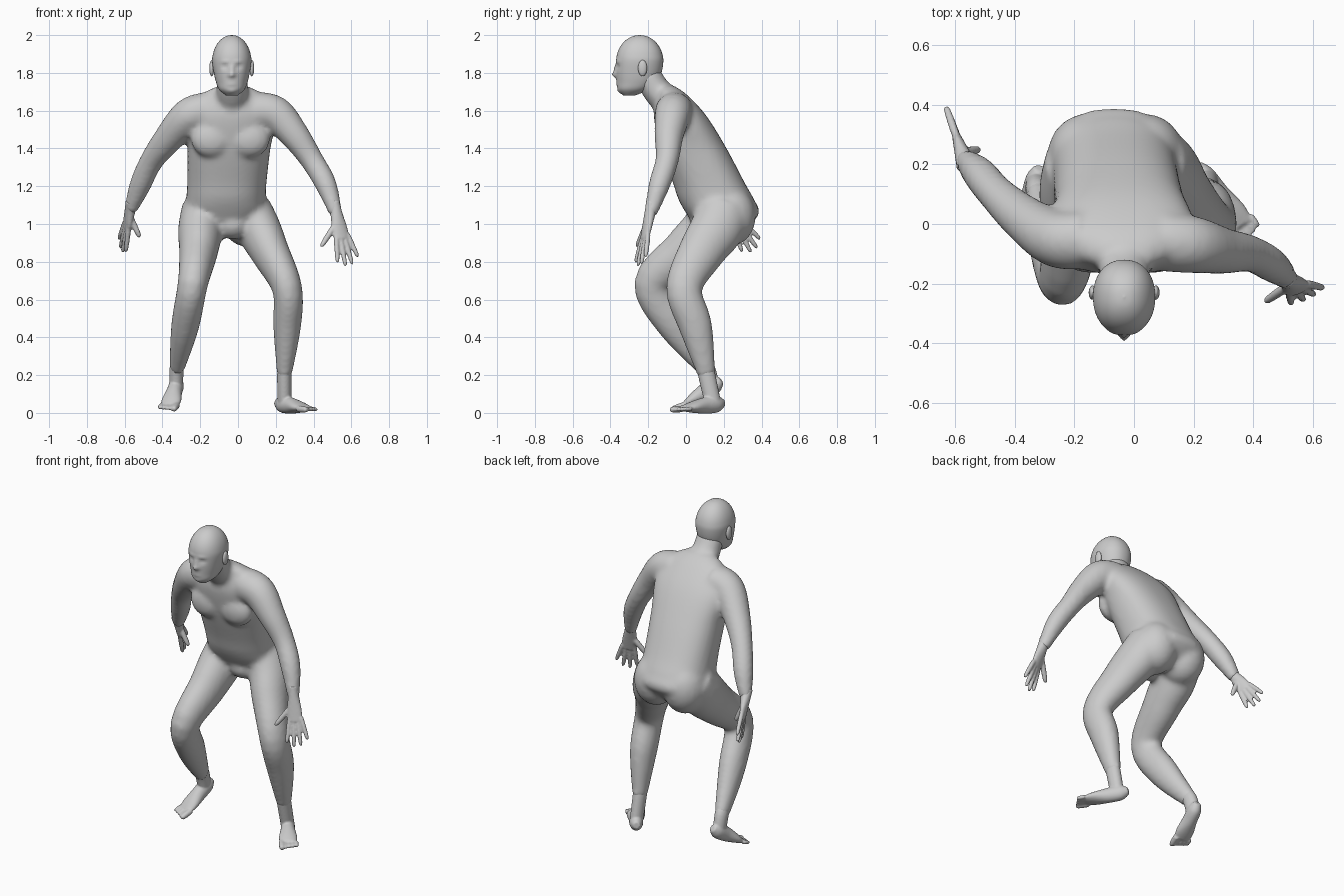
import bpy, bmesh, math
from mathutils import Vector, Matrix

if "Cube" in bpy.data.objects:
    bpy.data.objects.remove(bpy.data.objects["Cube"])

X, Y, Z = Matrix.Identity(3)
SIDES = (-1, 1)

grey = (.6, .6, .6, 1)
skin = bpy.data.materials.new("plain_grey")
skin.use_nodes = True
skin.diffuse_color = grey
skin.node_tree.nodes["Principled BSDF"].inputs["Base Color"].default_value = grey


def spline(rows, steps):
    """Smoothly interpolate the station rows (Catmull-Rom)."""
    padded = [rows[0], *rows, rows[-1]]
    result = []
    for before, start, end, after in zip(padded, padded[1:], padded[2:], padded[3:]):
        for step in range(steps):
            t = step / steps
            result.append([b + t / 2 * (c - a + t * (2 * a - 5 * b + 4 * c - d
                           + t * (3 * (b - c) + d - a)))
                           for a, b, c, d in zip(before, start, end, after)])
    return result + [list(rows[-1])]


def loft(bm, rows, reference=X, sides=24, steps=5, level=False, boxy=1):
    """Skin rounded sections (x, y, z, width radius, depth radius) along a path."""
    points = spline(rows, steps)
    centres = [Vector(point[:3]) for point in points]
    last = len(points) - 1
    circle = []
    for k in range(sides):
        pair = math.cos(math.tau * k / sides), math.sin(math.tau * k / sides)
        circle.append([math.copysign(abs(value) ** boxy, value) for value in pair])
    rings = []
    for i, centre in enumerate(centres):
        along = Z if level else (centres[min(i + 1, last)] - centres[max(i - 1, 0)]).normalized()
        across = (reference - along * reference.dot(along)).normalized()
        depth = along.cross(across)
        wide, deep = (max(radius, .002) for radius in points[i][3:])
        rings.append([bm.verts.new(centre + across * wide * c + depth * deep * s)
                      for c, s in circle])
    for lower, upper in zip(rings, rings[1:]):
        for k in range(sides):
            bm.faces.new((lower[k - 1], lower[k], upper[k], upper[k - 1]))
    bm.faces.new(rings[0])
    bm.faces.new(rings[-1])


def limb(bm, joints, radii, flatness, reference):
    loft(bm, [(*joint, radius, radius * flatness) for joint, radius in zip(joints, radii)],
         reference)


def blob(bm, centre, radii):
    matrix = Matrix.Translation(centre) @ Matrix.Diagonal((*radii, 1))
    bmesh.ops.create_uvsphere(bm, u_segments=20, v_segments=12, radius=1, matrix=matrix)


def digit(bm, base, tip, radius):
    """A finger or toe with a rounded end."""
    rows = []
    for t, scale in ((0, 1), (.5, 1), (.9, .8), (1, .3)):
        rows.append((*base.lerp(tip, t), radius * scale, radius * scale))
    loft(bm, rows, Y if abs((tip - base).normalized().x) > .8 else X, sides=12)


def finish(bm, name):
    bmesh.ops.recalc_face_normals(bm, faces=bm.faces)
    mesh = bpy.data.meshes.new(name)
    bm.to_mesh(mesh)
    bm.free()
    mesh.materials.append(skin)
    obj = bpy.data.objects.new(name, mesh)
    bpy.context.collection.objects.link(obj)
    return obj


def fuse(obj, voxel, rounds):
    """Merge overlapping forms into one soft skin."""
    merge = obj.modifiers.new("merge", 'REMESH')
    merge.mode = 'VOXEL'
    merge.voxel_size = voxel
    merge.use_smooth_shade = True
    soften = obj.modifiers.new("soften", 'SMOOTH')
    soften.iterations = rounds


# Torso, leaning forward from the hips
body = bmesh.new()
torso = [(.18, .94, .1, .1), (.195, 1.05, .21, .19), (.16, 1.13, .21, .2), (.12, 1.22, .21, .19),
         (.04, 1.4, .22, .175), (-.03, 1.57, .24, .14), (-.07, 1.68, .17, .08),
         (-.1, 1.73, .08, .04)]
loft(body, [(-.03 - .06 * (1.7 - z), y, z, wide, deep) for y, z, wide, deep in torso],
     sides=36, level=True, boxy=.85)

# Neck
limb(body, [(-.03, -.06, 1.62), (-.03, -.15, 1.7), (-.03, -.21, 1.8)], (.1, .085, .08), .9, X)

# Chest, buttocks and groin
for s in SIDES:
    blob(body, (-.04 + s * .1, -.1, 1.45), (.11, .065, .1))
    blob(body, (-.06 + s * .1, .23, 1.04), (.13, .14, .16))
blob(body, (-.03, .1, 1), (.09, .08, .08))

# Arms, from inside the chest to the wrist
arm_radii = (.1, .096, .078, .062, .057, .034)
left_arm = [(.1, -.06, 1.6), (.2, -.07, 1.58), (.3, -.09, 1.47), (.39, -.1, 1.34),
            (.465, -.14, 1.21), (.52, -.19, 1.05)]
right_arm = [(-.16, -.05, 1.6), (-.26, -.05, 1.57), (-.37, .02, 1.45), (-.46, .1, 1.33),
             (-.52, .17, 1.2), (-.57, .22, 1.07)]
for joints in (left_arm, right_arm):
    limb(body, joints, arm_radii, 1, Y)

# Legs: hip, upper thigh, thigh, knee, calf, ankle
leg_radii = (.12, .118, .102, .08, .074, .04)
left_leg = [(.06, .2, 1.07), (.11, .16, .97), (.17, .08, .85), (.26, -.01, .66),
            (.26, .05, .46), (.245, .11, .2)]
right_leg = [(-.18, .2, 1.07), (-.2, .11, .96), (-.21, -.01, .85), (-.24, -.18, .68),
             (-.28, -.06, .46), (-.325, .11, .23)]
for joints in (left_leg, right_leg):
    limb(body, joints, leg_radii, 1.2, X)
fuse(finish(body, "body"), .014, 8)


def hand(name, wrist, knuckle, side, thumb_tip):
    bm = bmesh.new()
    wrist, knuckle, side = Vector(wrist), Vector(knuckle), Vector(side).normalized()
    reach = (knuckle - wrist).normalized()
    # Palm, flattening towards the knuckles
    rows = []
    for t, wide in ((-.4, .03), (0, .032), (.6, .044), (1, .043)):
        rows.append((*wrist.lerp(knuckle, t), wide, .029 - .013 * t))
    loft(bm, rows, side)
    # Fanned fingers and thumb
    for i in range(4):
        fan = i - 1.3
        base = wrist.lerp(knuckle, .85) + side * fan * .022
        tip = knuckle + side * fan * .041 + reach * (.15 - .015 * fan * fan)
        digit(bm, base, tip, .0135)
    digit(bm, wrist.lerp(knuckle, .3), Vector(thumb_tip), .016)
    fuse(finish(bm, name), .006, 3)


hand("left_hand", (.52, -.19, 1.06), (.55, -.22, .92), (.9, .4, .1), (.44, -.26, .88))
hand("right_hand", (-.57, .22, 1.08), (-.59, .28, .98), (-.3, .8, .4), (-.52, .25, .93))


def foot(name, leg, heel, ball, medial):
    bm = bmesh.new()
    heel, ball, ankle = Vector(heel), Vector(ball), Vector(leg[-1])
    side = (ball - heel).cross(Z).normalized() * medial
    # Ankle, running from inside the shin down to the instep
    limb(bm, [ankle.lerp(Vector(leg[-2]), .2), ankle, heel.lerp(ball, .2)],
         (.036, .038, .036), 1.2, X)
    # Heel, arch and ball
    rows = []
    for t, wide, deep in ((-.1, .02, .02), (.1, .038, .045), (.45, .042, .043),
                          (.8, .053, .03), (1.05, .048, .016)):
        rows.append((*heel.lerp(ball, t), wide, deep))
    loft(bm, rows, side)
    # Toes, shortening outwards from the big toe
    forward = ball - heel
    forward.z /= 2
    forward.normalize()
    for i in range(5):
        base = ball + side * (.036 - .021 * i) - Z * .004
        digit(bm, base, base + forward * (.075 - .007 * i), .018 if i == 0 else .012)
    fuse(finish(bm, name), .006, 3)


foot("left_foot", left_leg, (.22, .18, .05), (.35, 0, .025), 1)
foot("right_foot", right_leg, (-.32, .17, .16), (-.36, 0, .045), -1)

# Head: jaw sections below a domed crown
head = bmesh.new()
middle = -.033
sections = [(-.3, 1.68, .03, .03), (-.28, 1.71, .066, .08), (-.26, 1.75, .083, .105),
            (-.25, 1.8, .095, .12)]
for i in range(7):
    angle = math.pi / 12 * i
    sections.append((-.245, 1.86 + .14 * math.sin(angle),
                     .104 * math.cos(angle), .125 * math.cos(angle)))
loft(head, [(middle, *section) for section in sections], sides=60, level=True, boxy=.92)

# Face pushes (offset, height, width, tallness, amount): nose, bridge, eyes, brow, lips, mouth, chin
face = [(0, 1.79, .017, .014, .022), (0, 1.82, .012, .02, .012), (.037, 1.834, .018, .012, -.01),
        (.035, 1.86, .025, .01, .004), (0, 1.747, .03, .014, .006),
        (0, 1.747, .026, .004, -.006), (0, 1.7, .025, .012, .006)]
for vert in head.verts:
    if vert.co.y < -.27:
        x, z = abs(vert.co.x - middle), vert.co.z
        vert.co.y -= sum(amount * math.exp(-((x - offset) / wide) ** 2 - ((z - height) / tall) ** 2)
                         for offset, height, wide, tall, amount in face)

# Ears
for s in SIDES:
    blob(head, (middle + s * .106, -.23, 1.825), (.013, .024, .043))
for polygon in finish(head, "head").data.polygons:
    polygon.use_smooth = True
